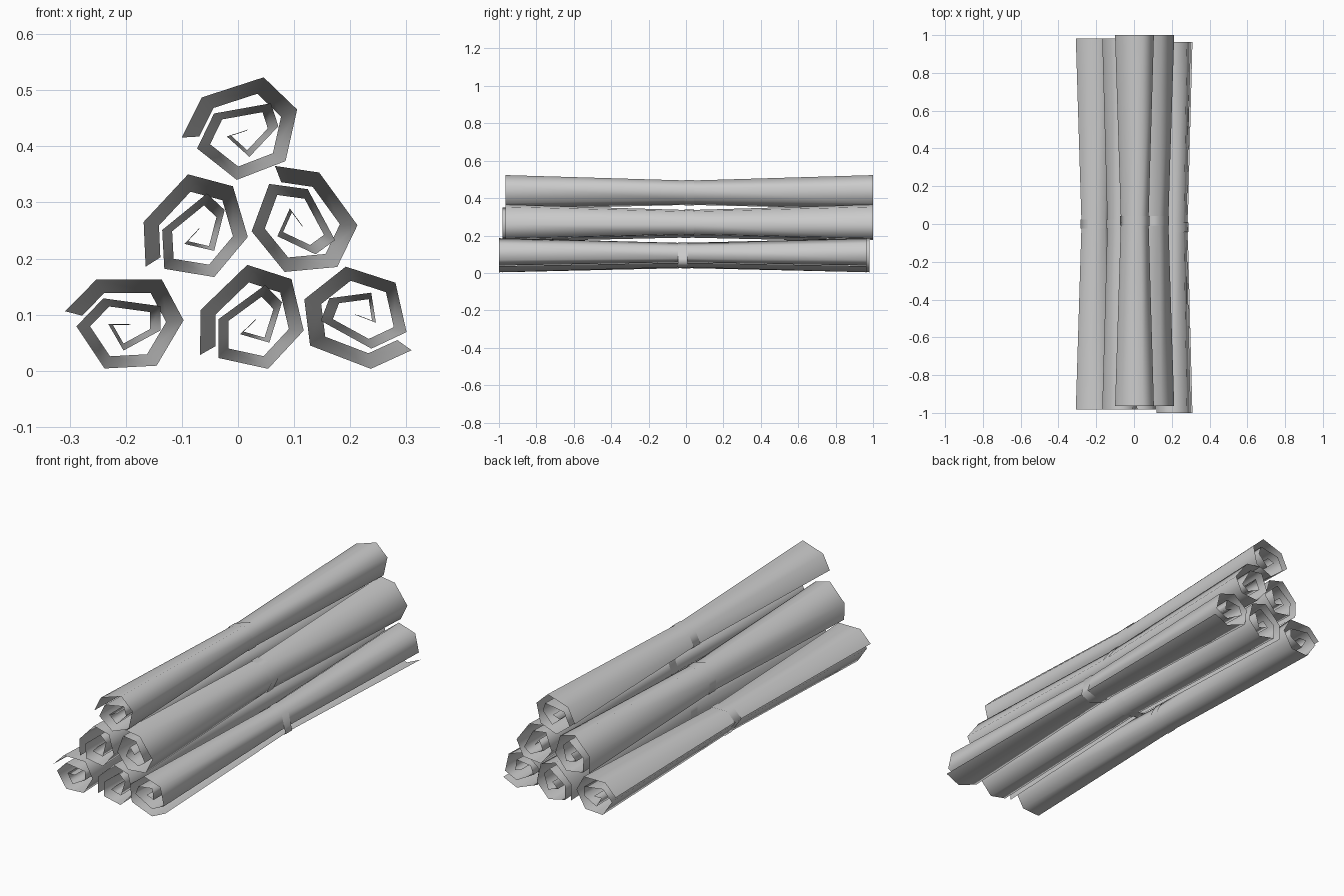
import bpy
import bmesh
from math import radians

cube = bpy.data.objects.get("Cube")
if cube:
    bpy.data.objects.remove(cube)

paper = bpy.data.materials.new("pale_grey_paper")
paper.use_nodes = True
paper.diffuse_color = (0.6, 0.6, 0.6, 1)
paper.node_tree.nodes["Principled BSDF"].inputs["Base Color"].default_value = paper.diffuse_color

# Rolled sheet section, from the loose outer edge to the core
SPIRAL = [(-.104, .027), (-.048, .084), (.068, .084), (.107, .011), (.059, -.07),
          (-.034, -.075), (-.084, 0), (-.036, .05), (.066, .036), (.066, -.007),
          (0, -.043), (-.027, .004), (.013, .004)]
OUTER_TURN = SPIRAL[:7]
HALF_LENGTH = 0.982
WAIST = 0.71
TIE_SCALE = 0.75
TIE_HALF_WIDTH = 0.025


def loft(name, section, rings, closed, location, angle):
    """Skin a section through (y, scale) rings and place it."""
    bm = bmesh.new()
    rows = [[bm.verts.new((x * s, y, z * s)) for x, z in section] for y, s in rings]
    count = len(section)
    for front, back in zip(rows, rows[1:]):
        for i in range(count if closed else count - 1):
            j = (i + 1) % count
            bm.faces.new((front[i], front[j], back[j], back[i]))
    for face in bm.faces:
        face.smooth = True
    mesh = bpy.data.meshes.new(name)
    bm.to_mesh(mesh)
    bm.free()
    mesh.materials.append(paper)
    obj = bpy.data.objects.new(name, mesh)
    obj.location = location
    obj.rotation_euler.y = -radians(angle)
    bpy.context.collection.objects.link(obj)


# Stack of scrolls: name, x, z, shift along y, roll angle in degrees
SCROLLS = [("top", .007, .422, .018, 18),
           ("middle_right", -.074, .243, 0, 47),
           ("middle_left", .105, .265, .018, -54),
           ("bottom_right", -.204, .079, 0, 0),
           ("bottom_centre", .026, .081, 0, 44),
           ("bottom_left", .222, .099, -.018, 159)]

for name, x, z, shift, angle in SCROLLS:
    place = (x, shift, z)
    # Sheet narrowing to a tied waist
    loft(name + "_scroll", SPIRAL,
         [(-HALF_LENGTH, 1), (0, WAIST), (HALF_LENGTH, 1)], False, place, angle)
    # Tie band around the waist
    loft(name + "_tie", OUTER_TURN,
         [(-TIE_HALF_WIDTH, TIE_SCALE), (TIE_HALF_WIDTH, TIE_SCALE)], True, place, angle)
